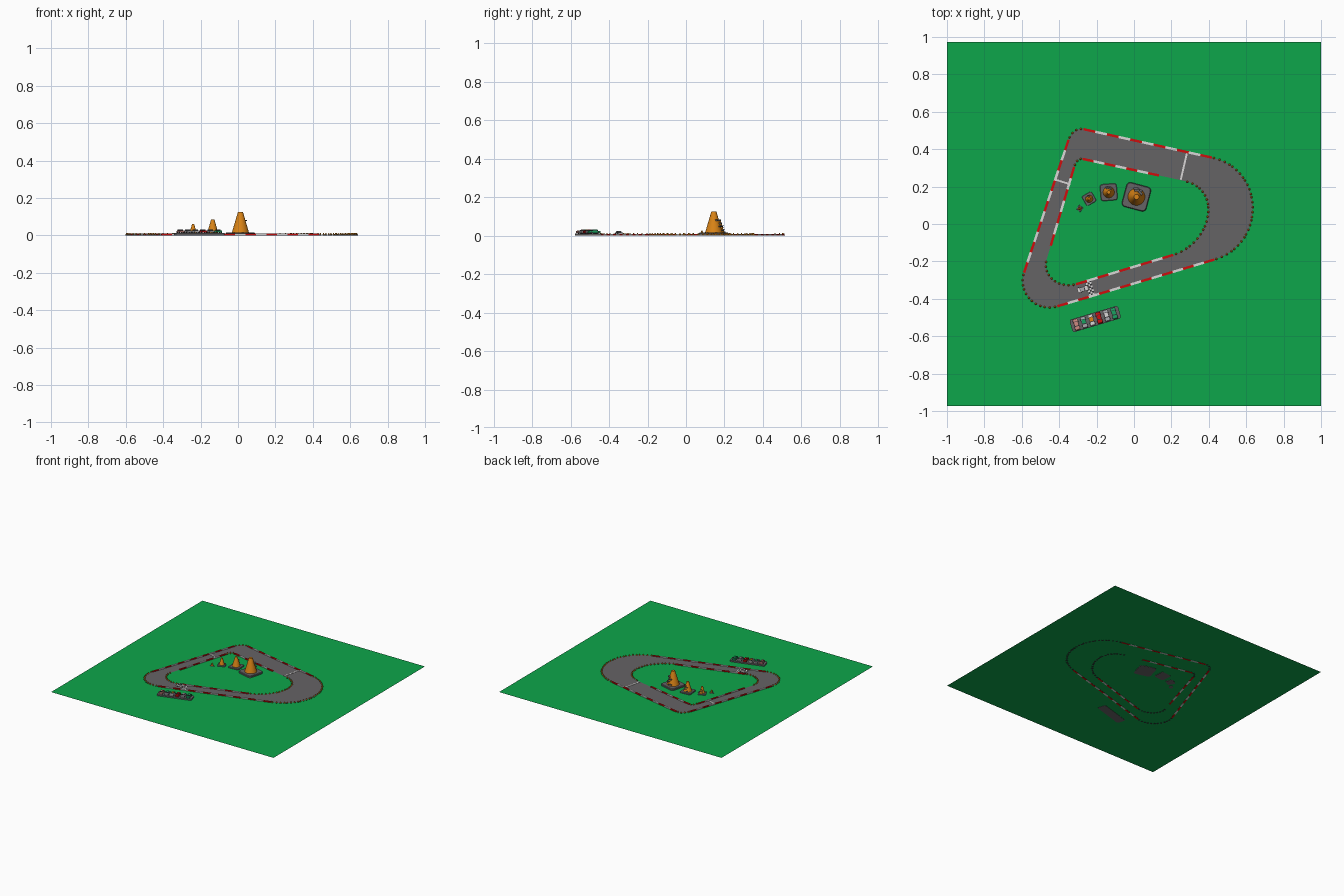
import bpy, bmesh, math
from mathutils import Vector, Matrix

if "Cube" in bpy.data.objects:
    bpy.data.objects.remove(bpy.data.objects["Cube"])

def material(name, *rgb):
    m = bpy.data.materials.new(name)
    m.use_nodes = True
    m.diffuse_color = (*rgb, 1)
    m.node_tree.nodes["Principled BSDF"].inputs["Base Color"].default_value = (*rgb, 1)
    return m

GRASS = material("grass green", 0.004, 0.38, 0.07)
ASPHALT = material("asphalt grey", 0.13, 0.125, 0.13)
ORANGE = material("cone orange", 0.7, 0.23, 0.008)
RED = material("kerb red", 0.62, 0.004, 0.004)
WHITE = material("white", 0.7, 0.68, 0.68)
DARK = material("dark rubber", 0.035, 0.035, 0.04)
PINK = material("salmon pink", 0.62, 0.25, 0.22)
EMERALD = material("car green", 0.01, 0.36, 0.12)
SILVER = material("silver grey", 0.4, 0.4, 0.43)
GROUND_Z, ROAD_Z = 0.002, 0.004

def finish(name, bm, mats, place=None):
    me = bpy.data.meshes.new(name)
    bmesh.ops.recalc_face_normals(bm, faces=bm.faces)
    bm.to_mesh(me)
    bm.free()
    for m in mats:
        me.materials.append(m)
    ob = bpy.data.objects.new(name, me)
    bpy.context.collection.objects.link(ob)
    if place:
        ob.matrix_world = place
    return ob

def add_box(bm, centre, size, angle=0, mat=0):
    m = (Matrix.Translation(centre) @ Matrix.Rotation(angle, 4, "Z")
         @ Matrix.Diagonal((*size, 1)))
    for v in bmesh.ops.create_cube(bm, size=1, matrix=m)["verts"]:
        for f in v.link_faces:
            f.material_index = mat

def add_cone(bm, x, y, z, r1, r2, h, sides, mat=0):
    m = Matrix.Translation((x, y, z + h / 2))
    for v in bmesh.ops.create_cone(bm, cap_ends=True, segments=sides, radius1=r1,
                                   radius2=r2, depth=h, matrix=m)["verts"]:
        for f in v.link_faces:
            f.material_index = mat

# Track edges: three straights joined by round corners
OUTER = [((-0.588, -0.26), (-0.35, 0.45)), ((-0.27, 0.507), (0.417, 0.355)),
         ((0.43, -0.19), (-0.41, -0.44))]
INNER = [((-0.467, -0.19), (-0.32, 0.305)), ((-0.275, 0.348), (0.27, 0.23)),
         ((0.21, -0.165), (-0.31, -0.322))]

def corner(a, b, n):
    """Points of the bend from the end of straight a to the start of straight b."""
    p, q = Vector(a[1]), Vector(b[0])
    d, e = (p - Vector(a[0])).normalized(), (Vector(b[1]) - q).normalized()
    turn = d.angle(e)
    h = 4 / 3 * math.tan(turn / 4) * (q - p).length / (2 * math.sin(turn / 2))
    c1, c2 = p + d * h, q - e * h
    return [p * (1-t)**3 + c1 * 3*t*(1-t)**2 + c2 * 3*t*t*(1-t) + q * t**3
            for t in (i / n for i in range(n + 1))]

def loop(edge):
    return [p for i in range(3) for p in corner(edge[i], edge[(i + 1) % 3], 24)]

# Ground
bm = bmesh.new()
bmesh.ops.create_grid(bm, x_segments=1, y_segments=1, size=1,
                      matrix=Matrix.Translation((0, 0, GROUND_Z)) @ Matrix.Diagonal((1, 0.972, 1, 1)))
finish("ground", bm, [GRASS])

# Road surface between the two edges
bm = bmesh.new()
rings = [[bm.verts.new((p.x, p.y, ROAD_Z)) for p in loop(e)] for e in (OUTER, INNER)]
n = len(rings[0])
for i in range(n):
    j = (i + 1) % n
    bm.faces.new((rings[0][i], rings[1][i], rings[1][j], rings[0][j]))
finish("road", bm, [ASPHALT])

# Kerbs: alternating red and white blocks on the straights
bm = bmesh.new()
for edge in (OUTER, INNER):
    for k, (a, b) in enumerate(edge):
        a, b = Vector(a), Vector(b)
        if edge is INNER:
            a, b = [(a.lerp(b, 0.15), b), (a, a.lerp(b, 0.75)), (a, b)][k]
        d = b - a
        count = 2 * round(d.length / 0.13) + 1
        for i in range(count):
            c = a + d * ((i + 0.5) / count)
            add_box(bm, (c.x, c.y, 0.0045), (d.length / count, 0.013, 0.009),
                    math.atan2(d.y, d.x), i % 2)
finish("kerbs", bm, [RED, WHITE])

# Marker cones around the bends
bm = bmesh.new()
for edge in (OUTER, INNER):
    for i in range(3):
        pts = corner(edge[i], edge[(i + 1) % 3], 80)
        length = sum((q - p).length for p, q in zip(pts, pts[1:]))
        count = max(2, round(length / 0.026))
        for k in range(count):
            p = pts[round((k + 0.5) / count * 80)]
            add_box(bm, (p.x, p.y, 0.002), (0.012, 0.012, 0.004), 0, 1)
            add_cone(bm, p.x, p.y, 0.003, 0.006, 0.002, 0.01, 8)
finish("marker_cones", bm, [ORANGE, DARK])

# Sector lines across the road
bm = bmesh.new()
for a, b in (((0.25, 0.236), (0.284, 0.384)), ((-0.42, 0.237), (-0.34, 0.212))):
    a, b = Vector(a), Vector(b)
    c, d = (a + b) / 2, b - a
    add_box(bm, (c.x, c.y, ROAD_Z + 0.001), (d.length, 0.01, 0.002), math.atan2(d.y, d.x))
finish("sector_lines", bm, [WHITE])

# Chequered start line
TILT = math.radians(16.6)
bm = bmesh.new()
for i in range(3):
    for j in range(8):
        add_box(bm, ((i - 1) * 0.01, (j - 3.5) * 0.01, 0), (0.01, 0.01, 0.002), 0, (i + j) % 2)
finish("start_line", bm, [WHITE, DARK],
       Matrix.Translation((-0.235, -0.342, ROAD_Z + 0.001)) @ Matrix.Rotation(TILT, 4, "Z"))

# Cone buildings with rounded square bases and ledges at the back
def big_cone(name, x, y, width, height, angle):
    place = Matrix.Translation((x, y, 0)) @ Matrix.Rotation(angle, 4, "Z")
    bm = bmesh.new()
    add_box(bm, (0, 0, height * 0.065), (width, width, height * 0.13))
    upright = [e for e in bm.edges if abs(e.verts[0].co.z - e.verts[1].co.z) > 0.001]
    bmesh.ops.bevel(bm, geom=upright, offset=width * 0.16, segments=4, affect="EDGES", profile=0.5)
    rim = [e for e in bm.edges if min(v.co.z for v in e.verts) > height * 0.12]
    bmesh.ops.bevel(bm, geom=rim, offset=height * 0.03, segments=1, affect="EDGES")
    finish(name + "_base", bm, [ASPHALT], place)
    bm = bmesh.new()
    add_cone(bm, 0, 0, height * 0.12, width * 0.34, width * 0.1, height * 0.88, 32)
    body = finish(name + "_body", bm, [ORANGE], place)
    bpy.ops.object.select_all(action="DESELECT")
    body.select_set(True)
    bpy.context.view_layer.objects.active = body
    bpy.ops.object.shade_smooth_by_angle()
    bm = bmesh.new()
    for side, z in ((0.3, 0.22), (-0.2, 0.38), (0.15, 0.52), (-0.5, 0.64)):
        r = width * (0.36 - 0.24 * z)
        add_box(bm, (-r * math.sin(side), r * math.cos(side), height * z),
                (width * 0.2, width * 0.14, height * 0.05), side)
    finish(name + "_ledges", bm, [ASPHALT], place)

big_cone("large_cone", 0.013, 0.145, 0.135, 0.125, math.radians(-15))
big_cone("medium_cone", -0.135, 0.17, 0.09, 0.085, math.radians(5))
big_cone("small_cone", -0.24, 0.135, 0.06, 0.06, math.radians(30))
big_cone("tiny_cone", -0.29, 0.083, 0.028, 0.027, math.radians(50))

# Parking pad
PAD = Matrix.Translation((-0.207, -0.508, 0)) @ Matrix.Rotation(TILT, 4, "Z")
bm = bmesh.new()
add_box(bm, (0, 0, 0.006), (0.27, 0.07, 0.012))
upright = [e for e in bm.edges if abs(e.verts[0].co.z - e.verts[1].co.z) > 0.001]
bmesh.ops.bevel(bm, geom=upright, offset=0.012, segments=3, affect="EDGES", profile=0.5)
finish("parking_pad", bm, [ASPHALT], PAD)

# Cars: side profile swept across, glass band, roof and four wheels
def car(name, paint, roof, place):
    bm = bmesh.new()
    side = [(-0.031, 0.003), (0.031, 0.003), (0.031, 0.012), (0.012, 0.014), (-0.027, 0.014), (-0.031, 0.011)]
    face = bm.faces.new([bm.verts.new((-0.013, y, z)) for y, z in side])
    swept = bmesh.ops.extrude_face_region(bm, geom=[face])["geom"]
    bmesh.ops.translate(bm, vec=(0.026, 0, 0), verts=[g for g in swept if isinstance(g, bmesh.types.BMVert)])
    add_box(bm, (0, 0.004, 0.016), (0.021, 0.028, 0.005), 0, 1)
    add_box(bm, (0, 0.005, 0.0195), (0.019, 0.021, 0.002), 0, 2)
    for x in (-0.0125, 0.0125):
        for y in (-0.018, 0.018):
            m = Matrix.Translation((x, y, 0.005)) @ Matrix.Rotation(math.pi / 2, 4, "Y")
            for v in bmesh.ops.create_cone(bm, cap_ends=True, segments=12, radius1=0.005,
                                           radius2=0.005, depth=0.004, matrix=m)["verts"]:
                for f in v.link_faces:
                    f.material_index = 1
    finish(name, bm, [paint, DARK, roof], place)

PAINTS = [(PINK, PINK), (SILVER, EMERALD), (WHITE, ORANGE), (RED, RED), (SILVER, WHITE), (EMERALD, EMERALD)]
for i, (paint, roof) in enumerate(PAINTS):
    car(f"parked_car_{i + 1}", paint, roof, PAD @ Matrix.Translation(((i - 2.5) * 0.042, 0, 0.012)))

# Car waiting behind the start line
car("racing_car", WHITE, SILVER, Matrix.Translation((-0.272, -0.348, ROAD_Z))
    @ Matrix.Rotation(TILT + math.pi / 2, 4, "Z"))
